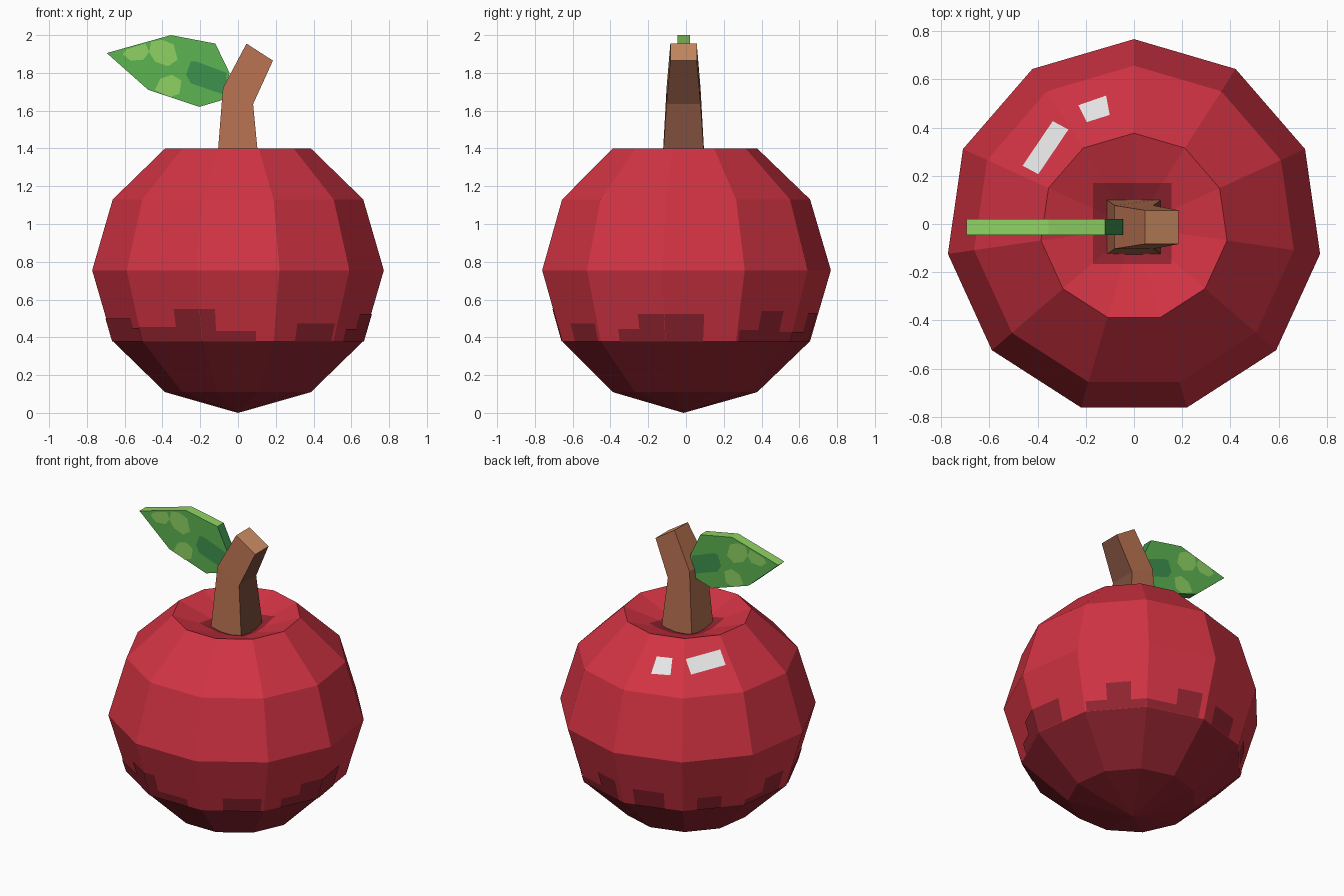
import bpy, bmesh, math
from mathutils import Vector

if "Cube" in bpy.data.objects:
    bpy.data.objects.remove(bpy.data.objects["Cube"])

CY = -0.013          # the apple's axis sits a little behind the middle
N = 11               # sides of the fruit
LIFT = 0.004         # how far painted plates float above a surface


def mat(name, r, g, b):
    lin = [c / 255 / 12.92 if c <= 10 else ((c / 255 + 0.055) / 1.055) ** 2.4 for c in (r, g, b)]
    m = bpy.data.materials.new(name)
    m.diffuse_color = (*lin, 1)
    m.use_nodes = True
    m.node_tree.nodes["Principled BSDF"].inputs["Base Color"].default_value = m.diffuse_color
    return m


RED = mat("apple red", 210, 51, 67)
DARK_RED = mat("dark red", 146, 36, 48)
WHITE = mat("highlight white", 240, 240, 240)
BROWN = mat("stem brown", 182, 113, 80)
DARK_BROWN = mat("dark brown", 124, 77, 60)
TAN = mat("light brown", 208, 144, 102)
GREEN = mat("leaf green", 92, 180, 82)
LIGHT_GREEN = mat("light green", 142, 210, 98)
DARK_GREEN = mat("dark green", 62, 146, 78)


def finish(bm, name, mats, recalc=True):
    if recalc:
        bmesh.ops.recalc_face_normals(bm, faces=bm.faces[:])
    me = bpy.data.meshes.new(name)
    bm.to_mesh(me)
    bm.free()
    for m in mats:
        me.materials.append(m)
    ob = bpy.data.objects.new(name, me)
    bpy.context.collection.objects.link(ob)
    return ob


def plates(name, material, polys):
    """Thin painted faces; each item is (corner points, outward direction)."""
    bm = bmesh.new()
    for pts, out in polys:
        out = Vector(out).normalized()
        f = bm.faces.new([bm.verts.new(Vector(p) + out * LIFT) for p in pts])
        f.normal_update()
        if f.normal.dot(out) < 0:
            f.normal_flip()
    return finish(bm, name, [material], False)


def ring_point(k, r, z):
    a = 2 * math.pi * k / N
    return Vector((r * math.sin(a), CY + r * math.cos(a), z))


# Fruit: faceted lathe with a dished top
RINGS = [(0.39, 0.11), (0.67, 0.38), (0.78, 0.755), (0.67, 1.13), (0.39, 1.40)]
bm = bmesh.new()
rings = [[bm.verts.new(ring_point(k, r, z)) for k in range(N)] for r, z in RINGS]
bottom = bm.verts.new((0, CY, 0))
dip = bm.verts.new((0, CY, 1.265))
dish = []
for k in range(N):
    j = (k + 1) % N
    bm.faces.new((bottom, rings[0][k], rings[0][j]))
    dish.append(bm.faces.new((dip, rings[-1][k], rings[-1][j])))
    for lo, hi in zip(rings, rings[1:]):
        bm.faces.new((lo[k], lo[j], hi[j], hi[k]))
bmesh.ops.recalc_face_normals(bm, faces=bm.faces[:])


# Cut a dark square into the dish around the stem
def in_dish(f):
    c = f.calc_center_median()
    return f.normal.z > 0.5 and math.hypot(c.x, c.y - CY) < 0.37 and c.z < 1.395


for co, no in (((-0.17, 0, 0), (1, 0, 0)), ((0.155, 0, 0), (1, 0, 0)),
               ((0, -0.165, 0), (0, 1, 0)), ((0, 0.17, 0), (0, 1, 0))):
    faces = [f for f in bm.faces if in_dish(f)]
    geom = faces + list({e for f in faces for e in f.edges}) + list({v for f in faces for v in f.verts})
    bmesh.ops.bisect_plane(bm, geom=geom, plane_co=co, plane_no=no, dist=1e-5)
for f in bm.faces:
    c = f.calc_center_median()
    square = in_dish(f) and -0.17 < c.x < 0.155 and -0.165 < c.y < 0.17
    f.material_index = 1 if c.z < 0.379 or square else 0
finish(bm, "apple_body", [RED, DARK_RED], False)

# Ragged upper edge of the dark base: (facet, start, end, top height)
STEPS = [(0, .1, .5, .53), (0, .5, 1, .43), (1, 0, .25, .43), (1, .25, .63, .54), (1, .63, .97, .44),
         (2, .47, 1, .525), (3, 0, .38, .525), (3, .38, .7, .445), (4, .05, .65, .475),
         (5, .25, .8, .435), (5, .8, 1, .55), (6, 0, .4, .55), (6, .4, 1, .455),
         (7, 0, .2, .45), (7, .2, 1, .5), (8, .2, .6, .52), (8, .6, 1, .42),
         (9, .38, .77, .47), (10, .3, .8, .5)]
polys = []
for k, u0, u1, h in STEPS:
    def on_facet(u, z):
        r = 0.67 + 0.11 * (z - 0.38) / 0.375
        return ring_point(k, r, z).lerp(ring_point(k + 1, r, z), u)
    a = 2 * math.pi * (k + 0.5) / N
    polys.append(([on_facet(u0, .38), on_facet(u1, .38), on_facet(u1, h), on_facet(u0, h)],
                  (math.sin(a), math.cos(a), -0.28)))
plates("ragged_base_edge", DARK_RED, polys)

# Two white shine marks laid on the upper back-left facets
polys = []
for k, quad in ((9, [(-.46, .24), (-.395, .205), (-.27, .39), (-.335, .425)]),
                (10, [(-.23, .49), (-.115, .53), (-.10, .45), (-.195, .42)])):
    a = 2 * math.pi * (k + 0.5) / N
    ap = math.cos(math.pi / N)
    pts = []
    for x, y in quad:
        d = (x * math.sin(a) + (y - CY) * math.cos(a)) / ap
        pts.append((x, y, 1.40 - (d - 0.39) * 0.27 / 0.28))
    polys.append((pts, (math.sin(a), math.cos(a), 1)))
plates("shine_marks", WHITE, polys)

# Stem: three four-sided sections, bent to the right
bm = bmesh.new()
sections = []
for (xl, zl), (xr, zr), w in (((-.115, 1.27), (.115, 1.27), .115), ((-.08, 1.72), (.08, 1.635), .09),
                              ((.045, 1.955), (.185, 1.865), .07)):
    sections.append([bm.verts.new(p) for p in ((xl, CY - w, zl), (xr, CY - w, zr),
                                               (xr, CY + w, zr), (xl, CY + w, zl))])
for lo, hi in zip(sections, sections[1:]):
    for i in range(4):
        j = (i + 1) % 4
        f = bm.faces.new((lo[i], lo[j], hi[j], hi[i]))
        f.material_index = 1 if i == 1 else 0     # right side is darker
bm.faces.new(sections[-1]).material_index = 2
bm.faces.new(sections[0])
finish(bm, "stem", [BROWN, DARK_BROWN, TAN])

# Leaf: flat outline with thickness
Y0, Y1 = -0.045, 0.02
OUTLINE = [(-.695, 1.905), (-.355, 2.0), (-.12, 1.955), (-.045, 1.80), (-.07, 1.66), (-.205, 1.62), (-.475, 1.71)]
bm = bmesh.new()
front = [bm.verts.new((x, Y0, z)) for x, z in OUTLINE]
back = [bm.verts.new((x, Y1, z)) for x, z in OUTLINE]
bm.faces.new(front)
bm.faces.new(back)
for i in range(len(OUTLINE)):
    j = (i + 1) % len(OUTLINE)
    f = bm.faces.new((front[i], front[j], back[j], back[i]))
    f.material_index = 1 if i < 2 else 2          # light upper rim, dark lower rim
finish(bm, "leaf", [GREEN, LIGHT_GREEN, DARK_GREEN])


# Leaf markings on both sides
def both_sides(shapes):
    return [([(x, y, z) for x, z in s], (0, d, 0)) for s in shapes for y, d in ((Y0, -1), (Y1, 1))]


plates("leaf_light_spots", LIGHT_GREEN, both_sides([
    [(-.61, 1.90), (-.59, 1.925), (-.49, 1.955), (-.47, 1.91), (-.50, 1.87), (-.57, 1.865)],
    [(-.47, 1.91), (-.46, 1.965), (-.40, 1.975), (-.34, 1.95), (-.32, 1.87), (-.37, 1.835), (-.44, 1.86)],
    [(-.44, 1.71), (-.41, 1.77), (-.35, 1.79), (-.30, 1.76), (-.31, 1.69), (-.36, 1.672)]]))
plates("leaf_dark_spot", DARK_GREEN, both_sides([
    [(-.275, 1.79), (-.25, 1.86), (-.22, 1.86), (-.06, 1.80), (-.065, 1.69), (-.09, 1.69), (-.25, 1.745)]]))
